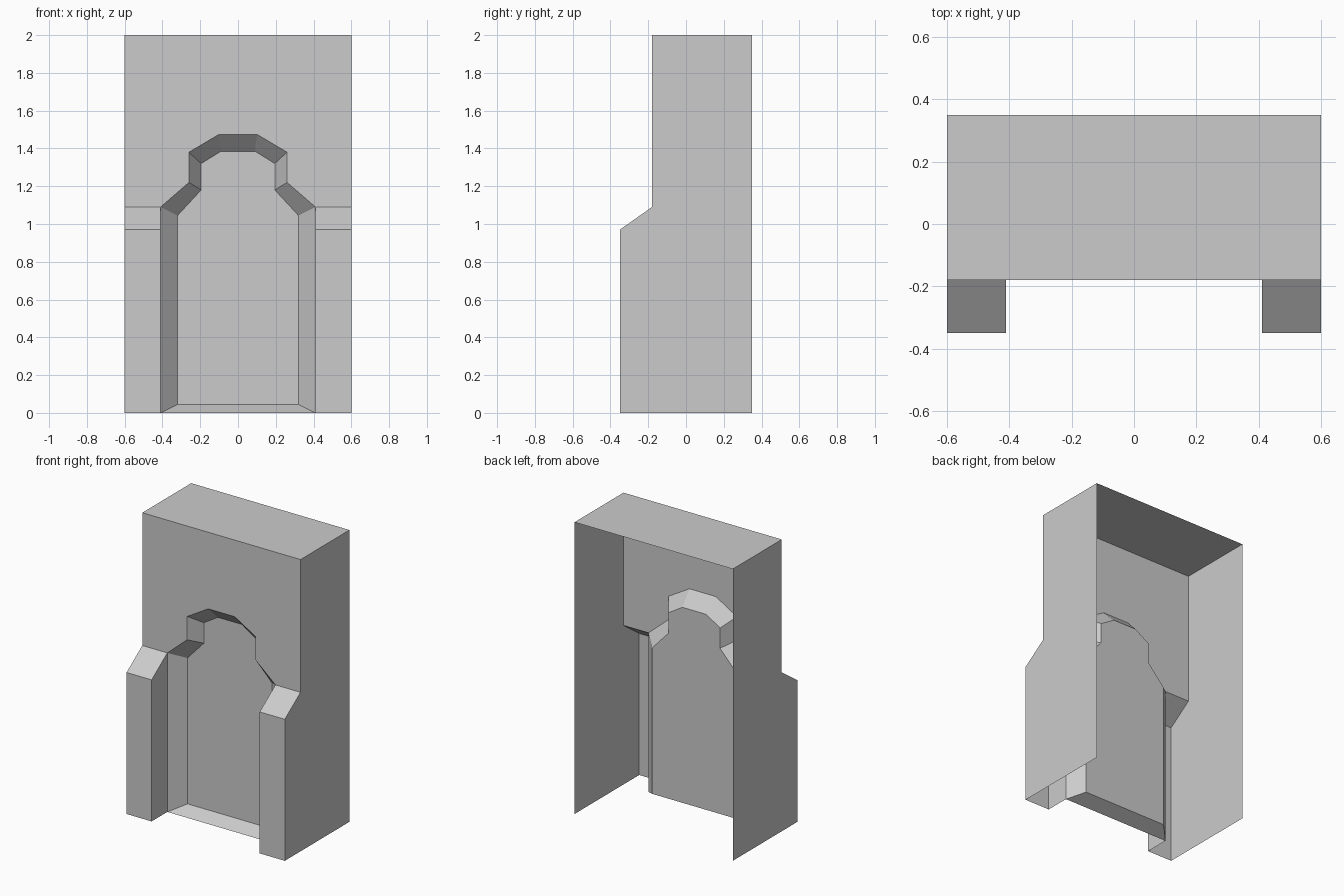
import bpy
import bmesh
from mathutils import Vector

if "Cube" in bpy.data.objects:
    bpy.data.objects.remove(bpy.data.objects["Cube"])

stone = bpy.data.materials.new("grey stone")
stone.diffuse_color = (0.6, 0.6, 0.6, 1.0)
stone.use_nodes = True
stone.node_tree.nodes["Principled BSDF"].inputs["Base Color"].default_value = stone.diffuse_color

W, H = 0.6, 2.0                     # half width, height
BACK, WALL, FRONT = 0.35, -0.18, -0.35
NICHE = -0.09                       # depth of the niche panel
STEP_LOW, STEP_HIGH = 0.97, 1.09    # sloped caps of the piers


def sheet(name, faces):
    """Thin surface from (corner points, outward direction) pairs."""
    bm = bmesh.new()
    for points, outward in faces:
        face = bm.faces.new([bm.verts.new(p) for p in points])
        face.normal_update()
        if face.normal.dot(Vector(outward)) < 0:
            face.normal_flip()
    bmesh.ops.remove_doubles(bm, verts=bm.verts, dist=0.0001)
    mesh = bpy.data.meshes.new(name)
    bm.to_mesh(mesh)
    bm.free()
    mesh.materials.append(stone)
    obj = bpy.data.objects.new(name, mesh)
    bpy.context.collection.objects.link(obj)
    return obj


def both_halves(half):
    """Left half of an outline followed by its mirrored right half."""
    return half + [(-x, z) for x, z in reversed(half)]


# Stepped arch: opening on the wall and smaller panel behind it
outer = both_halves([(-0.41, 0), (-0.41, STEP_HIGH), (-0.26, 1.22),
                     (-0.26, 1.38), (-0.10, 1.475)])
inner = both_halves([(-0.32, 0.045), (-0.32, 1.045), (-0.195, 1.18),
                     (-0.195, 1.32), (-0.09, 1.385)])
rim = [(x, WALL, z) for x, z in outer]
panel = [(x, NICHE, z) for x, z in inner]
forward = (0, -1, 0)

# Upper front wall around the arch
sheet("front_wall", [([(-W, WALL, STEP_HIGH)] + rim[1:-1]
                      + [(W, WALL, STEP_HIGH), (W, WALL, H), (-W, WALL, H)], forward)])

# Niche panel and its splayed border, sill included
sheet("niche_panel", [(panel, forward)])
n = len(rim)
sheet("niche_border", [([rim[i], rim[(i + 1) % n], panel[(i + 1) % n], panel[i]], forward)
                       for i in range(n)])

# Flat top
sheet("top", [([(-W, WALL, H), (W, WALL, H), (W, BACK, H), (-W, BACK, H)], (0, 0, 1))])

# Side walls and hollow front piers, left and right
side_profile = [(BACK, 0), (FRONT, 0), (FRONT, STEP_LOW),
                (WALL, STEP_HIGH), (WALL, H), (BACK, H)]
pier_profile = [(WALL, 0), (FRONT, 0), (FRONT, STEP_LOW), (WALL, STEP_HIGH)]
for side, s in (("left", -1), ("right", 1)):
    a, b = s * W, s * 0.41
    sheet(side + "_side", [([(a, y, z) for y, z in side_profile], (s, 0, 0))])
    sheet(side + "_pier", [
        ([(a, FRONT, 0), (b, FRONT, 0), (b, FRONT, STEP_LOW), (a, FRONT, STEP_LOW)], forward),
        ([(a, FRONT, STEP_LOW), (b, FRONT, STEP_LOW),
          (b, WALL, STEP_HIGH), (a, WALL, STEP_HIGH)], (0, -1, 1)),
        ([(b, y, z) for y, z in pier_profile], (-s, 0, 0)),
    ])
